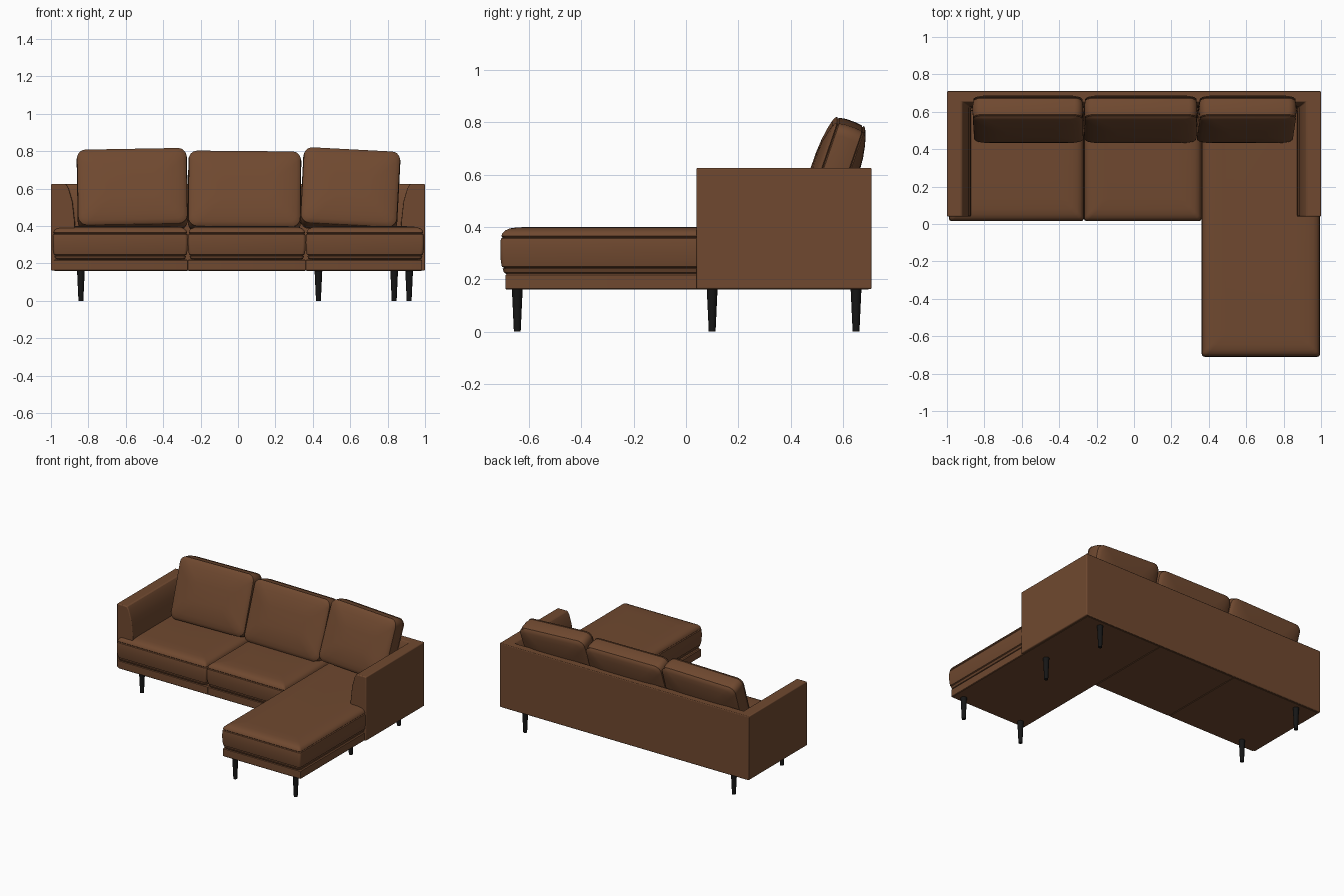
import bpy
import bmesh
from math import cos, sin, pi, radians
from mathutils import Matrix, Vector

default = bpy.data.objects.get("Cube")
if default:
    bpy.data.objects.remove(default, do_unlink=True)


def make_material(name, rgb, roughness):
    mat = bpy.data.materials.new(name)
    mat.use_nodes = True
    mat.diffuse_color = (*rgb, 1)
    bsdf = mat.node_tree.nodes["Principled BSDF"]
    bsdf.inputs["Base Color"].default_value = (*rgb, 1)
    bsdf.inputs["Roughness"].default_value = roughness
    return mat


leather = make_material("brown leather", (0.16, 0.066, 0.029), 0.6)
black = make_material("black wood", (0.008, 0.008, 0.008), 0.5)


def finish(name, bm, mat, bevel=0, angle=35):
    bmesh.ops.recalc_face_normals(bm, faces=bm.faces)
    mesh = bpy.data.meshes.new(name)
    bm.to_mesh(mesh)
    bm.free()
    mesh.materials.append(mat)
    obj = bpy.data.objects.new(name, mesh)
    bpy.context.collection.objects.link(obj)
    if bevel:
        mod = obj.modifiers.new("soft edges", "BEVEL")
        mod.width = bevel
        mod.segments = 3
    bpy.ops.object.select_all(action="DESELECT")
    obj.select_set(True)
    bpy.context.view_layer.objects.active = obj
    bpy.ops.object.shade_smooth_by_angle(angle=radians(angle))
    return obj


def rounded_rect(hx, hy, r, steps=5):
    """Outline points of a rounded rectangle, counter-clockwise."""
    points = []
    for corner, (sx, sy) in enumerate([(1, 1), (-1, 1), (-1, -1), (1, -1)]):
        for i in range(steps + 1):
            a = (corner + i / steps) * pi / 2
            points.append((sx * (hx - r) + r * cos(a), sy * (hy - r) + r * sin(a)))
    return points


def stack(hx, hy, r, profile):
    """Solid made of rounded rectangles; profile lists (height, inset)."""
    bm = bmesh.new()
    rings = []
    for z, inset in profile:
        outline = rounded_rect(hx - inset, hy - inset, r)
        rings.append([bm.verts.new((x, y, z)) for x, y in outline])
    for low, high in zip(rings, rings[1:]):
        for i in range(len(low)):
            j = (i + 1) % len(low)
            bm.faces.new((low[i], low[j], high[j], high[i]))
    bm.faces.new(rings[0])
    bm.faces.new(rings[-1])
    return bm


def stack_between(name, x0, x1, y0, y1, r, profile):
    bm = stack((x1 - x0) / 2, (y1 - y0) / 2, r, profile)
    bmesh.ops.translate(bm, verts=bm.verts, vec=((x0 + x1) / 2, (y0 + y1) / 2, 0))
    return finish(name, bm, leather)


# Arms and back: one inward-leaning profile swept round three sides
shell_profile = [(0, 0.162), (0, 0.625), (0.08, 0.625), (0.095, 0.6),
                 (0.115, 0.53), (0.127, 0.42), (0.13, 0.162)]
bm = bmesh.new()
stations = [[], [], [], []]
for d, z in shell_profile:
    back = 0.71 - 0.7 * d
    path = [(d - 1, 0.04), (d - 1, back), (1 - d, back), (1 - d, 0.04)]
    for ring, (x, y) in zip(stations, path):
        ring.append(bm.verts.new((x, y, z)))
for a, b in zip(stations, stations[1:]):
    for i in range(len(a)):
        j = (i + 1) % len(a)
        bm.faces.new((a[i], a[j], b[j], b[i]))
bm.faces.new(stations[0])
bm.faces.new(stations[-1])
finish("arms_and_back", bm, leather, bevel=0.006)

# Base rails and seat cushions, with the long chaise on the left
base_profile = [(0.16, 0.004), (0.164, 0), (0.216, 0), (0.222, 0.006)]
seat_profile = [(0.215, 0.03), (0.226, 0.014), (0.24, 0.009), (0.243, 0.016),
                (0.248, 0.006), (0.27, 0.002), (0.31, 0), (0.345, 0.001),
                (0.356, 0.003), (0.36, 0.009), (0.365, 0.004), (0.376, 0.008),
                (0.386, 0.018), (0.394, 0.036), (0.398, 0.065), (0.4, 0.12)]
sections = [("right", -0.99, -0.268, 0.015),
            ("middle", -0.268, 0.362, 0.015),
            ("chaise", 0.362, 0.995, -0.71)]
for label, x0, x1, front in sections:
    left_end = min(x1, 0.985)
    stack_between(label + "_base", max(x0, -0.985), left_end, front + 0.02, 0.7,
                  0.005, base_profile)
    stack_between(label + "_seat_cushion", x0, x1, front, 0.61, 0.016, seat_profile)

# Back cushions: puffed pillows with welted seams, leaning on the back
half_pillow = [(0.046, 0.004), (0.05, 0.009), (0.054, 0.003), (0.06, 0.008),
               (0.068, 0.024), (0.076, 0.055), (0.084, 0.1), (0.088, 0.15)]
pillow_profile = ([(-d, i) for d, i in reversed(half_pillow)]
                  + [(-0.02, 0), (0.02, 0)] + half_pillow)
pillows = [("right", -0.565, 0.295, 0.595, -1),
           ("middle", 0.035, 0.302, 0.583, 0.5),
           ("left", 0.6, 0.26, 0.592, 3)]
lean = Matrix.Rotation(radians(90 - 19), 4, "X")
for label, x, half_width, z, roll in pillows:
    bm = stack(half_width, 0.215, 0.045, pillow_profile)
    tilt = Matrix.Rotation(radians(roll), 4, "Y")
    bm.transform(Matrix.Translation(Vector((x, 0.56, z))) @ tilt @ lean)
    finish(label + "_back_cushion", bm, leather)

# Tapered legs
legs = {"chaise_front_right": (0.43, -0.645), "chaise_front_left": (0.915, -0.645),
        "left_arm": (0.835, 0.1), "left_back": (0.835, 0.65),
        "right_arm": (-0.84, 0.1), "right_back": (-0.84, 0.65)}
for label, (x, y) in legs.items():
    bm = bmesh.new()
    bmesh.ops.create_cone(bm, cap_ends=True, segments=16, radius1=0.013,
                          radius2=0.021, depth=0.17,
                          matrix=Matrix.Translation((x, y, 0.085)))
    finish(label + "_leg", bm, black)
